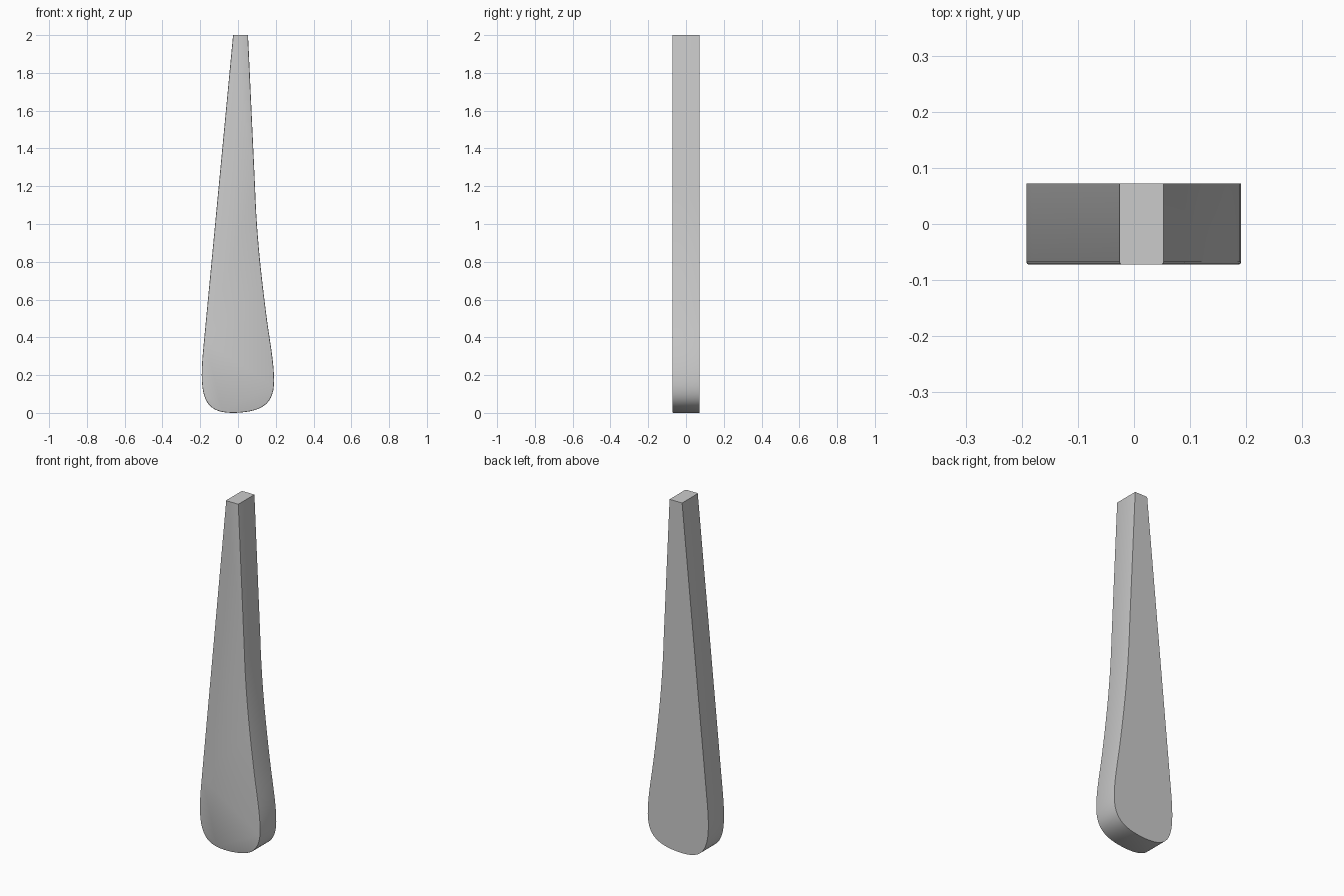
import bpy, bmesh, math
from mathutils import Vector
from mathutils.geometry import interpolate_bezier

if "Cube" in bpy.data.objects:
    bpy.data.objects.remove(bpy.data.objects["Cube"])

HALF_DEPTH = 0.0725

# Outline in (x, z): start point, then (handle, handle, end) curves down the right side and up the left
start = (0.09, 1.2)
curves = [
    ((0.098, 0.95), (0.122, 0.73), (0.155, 0.48), 10),
    ((0.172, 0.36), (0.191, 0.26), (0.191, 0.17), 8),
    ((0.191, 0.04), (0.12, 0.005), (-0.02, 0.0), 14),
    ((-0.13, 0.0), (-0.192, 0.03), (-0.192, 0.2), 14),
    ((-0.192, 0.26), (-0.186, 0.32), (-0.18, 0.38), 6),
]
outline = [Vector((0.053, 2.0)), Vector(start)]
for h1, h2, end, steps in curves:
    pts = interpolate_bezier(outline[-1].to_2d(), Vector(h1), Vector(h2), Vector(end), steps + 1)
    outline += [p.to_2d() for p in pts[1:]]
outline.append(Vector((-0.026, 2.0)))

# Extrude the front face straight back
bm = bmesh.new()
front = bm.faces.new([bm.verts.new((p.x, -HALF_DEPTH, p.y)) for p in outline])
ext = bmesh.ops.extrude_face_region(bm, geom=[front], use_keep_orig=True)
back_verts = [g for g in ext["geom"] if isinstance(g, bmesh.types.BMVert)]
bmesh.ops.translate(bm, verts=back_verts, vec=(0, 2 * HALF_DEPTH, 0))
bmesh.ops.recalc_face_normals(bm, faces=bm.faces[:])

# Fine bevel around the front edge, leaving the cut top sharp
rim = [e for e in bm.edges
       if all(v.co.y < 0 for v in e.verts) and not all(v.co.z > 1.99 for v in e.verts)]
bmesh.ops.bevel(bm, geom=rim, offset=0.005, offset_type='OFFSET', segments=2,
                profile=0.5, affect='EDGES')

mesh = bpy.data.meshes.new("tapered_blade")
bm.to_mesh(mesh)
bm.free()
blade = bpy.data.objects.new("tapered_blade", mesh)
bpy.context.collection.objects.link(blade)
bpy.context.view_layer.objects.active = blade
blade.select_set(True)
bpy.ops.object.shade_smooth_by_angle(angle=math.radians(30))
